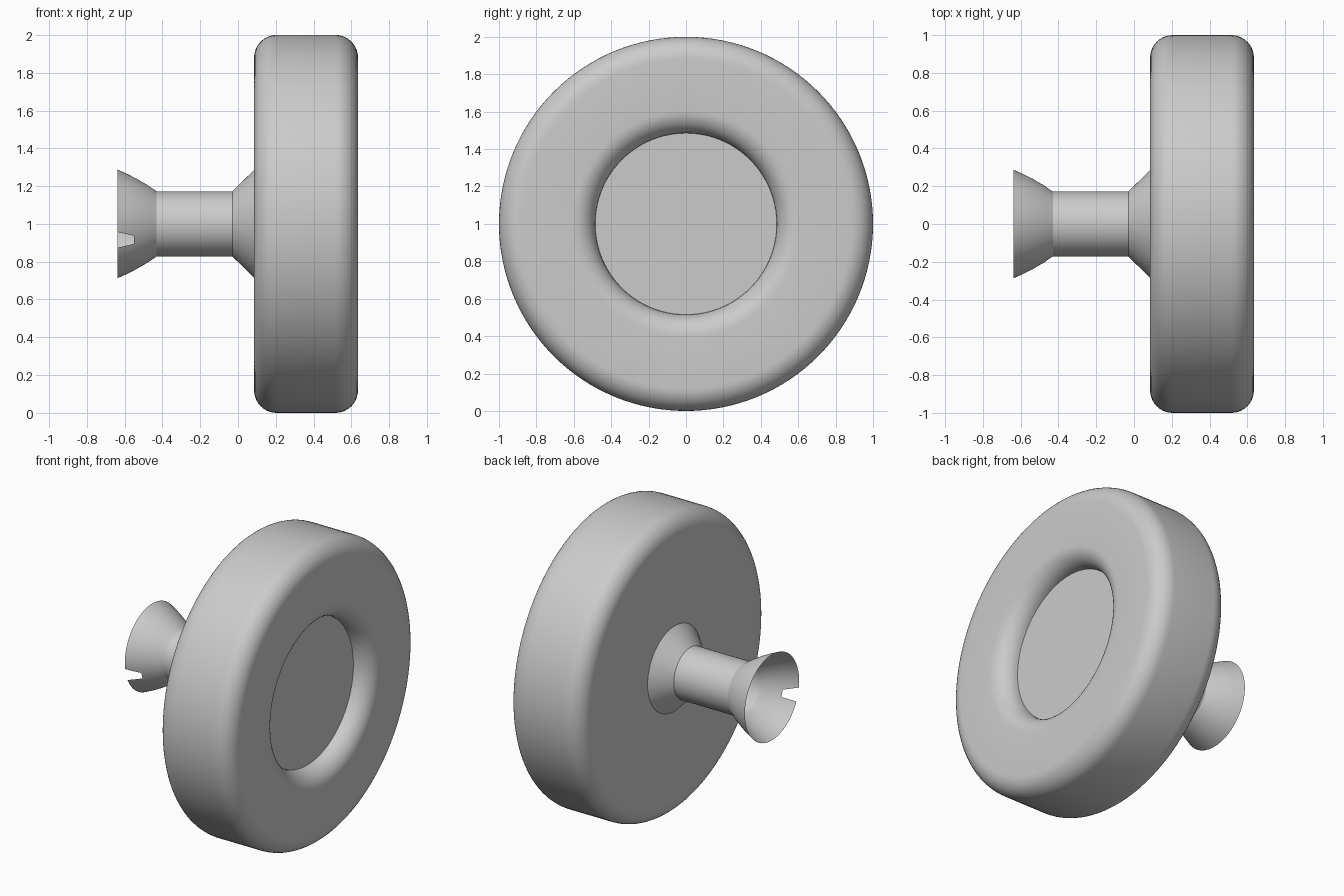
import bpy, bmesh, math
from mathutils import Vector

cube = bpy.data.objects.get("Cube")
if cube:
    bpy.data.objects.remove(cube, do_unlink=True)

AXIS = Vector((0, 0, 1))
grey = bpy.data.materials.new("plain_grey")
grey.use_nodes = True
colour = (0.6, 0.6, 0.6, 1)
grey.diffuse_color = colour
grey.node_tree.nodes["Principled BSDF"].inputs["Base Color"].default_value = colour


def arc(cx, cr, rad, start, end, steps=10):
    """Points of an arc in (x, radius) space, angles in degrees."""
    return [(cx + rad * math.cos(math.radians(start + (end - start) * i / steps)),
             cr + rad * math.sin(math.radians(start + (end - start) * i / steps)))
            for i in range(steps + 1)]


def lathe(name, profile, edit=None, segments=96):
    """Spin an (x, radius) profile around the horizontal axle line."""
    bm = bmesh.new()
    verts = [bm.verts.new((x, 0, 1 + r)) for x, r in profile]
    edges = [bm.edges.new(pair) for pair in zip(verts, verts[1:])]
    bmesh.ops.spin(bm, geom=verts + edges, cent=AXIS, axis=(1, 0, 0),
                   angle=math.tau, steps=segments)
    bmesh.ops.remove_doubles(bm, verts=bm.verts[:], dist=0.0005)
    bmesh.ops.recalc_face_normals(bm, faces=bm.faces[:])
    if edit:
        edit(bm)
    mesh = bpy.data.meshes.new(name)
    bm.to_mesh(mesh)
    bm.free()
    mesh.materials.append(grey)
    mesh.shade_smooth()
    mesh.set_sharp_from_angle(angle=math.radians(28))
    obj = bpy.data.objects.new(name, mesh)
    bpy.context.collection.objects.link(obj)
    return obj


def cut_notch(bm):
    """Tapered slot in the rim on the front side."""
    end, slope, top, bottom = -0.55, 0.23, 0.937, 0.894
    planes = [((end, 0, 1), (1, 0, 0)),
              ((end, 0, top), (slope, 0, 1)),
              ((end, 0, bottom), (-slope, 0, 1))]
    for point, normal in planes:
        near = [f for f in bm.faces if f.calc_center_median().y < 0]
        geom = near + list({e for f in near for e in f.edges}) \
            + list({v for f in near for v in f.verts})
        bmesh.ops.bisect_plane(bm, geom=geom, plane_co=point, plane_no=normal, dist=1e-5)

    def inside(c):
        taper = slope * (end - c.x)
        return c.y < 0 and c.x < end and bottom - taper < c.z < top + taper
    slot = [f for f in bm.faces if inside(f.calc_center_median())]
    bmesh.ops.delete(bm, geom=slot, context='FACES')


# Wheel-shaped head with rounded rims and a dished front
BACK, FRONT, FILLET = 0.085, 0.635, 0.12
rim = 1 - FILLET
lathe("round_head",
      [(BACK, 0)]
      + arc(BACK + FILLET, rim, FILLET, 180, 90)
      + arc(FRONT - FILLET, rim, FILLET, 90, 0)
      + arc(FRONT - FILLET, 0.605, FILLET, 0, -90)
      + [(FRONT - FILLET, 0)], segments=128)

# Hollow stem: collar, tube and flared notched mouth
lathe("collar", [(-0.03, 0.172), (BACK, 0.285)])
lathe("stem_tube", [(-0.43, 0.172), (-0.03, 0.172)])
lathe("flared_mouth", [(-0.637, 0.287), (-0.585, 0.264), (-0.535, 0.238),
                       (-0.48, 0.206), (-0.43, 0.172)], edit=cut_notch)
